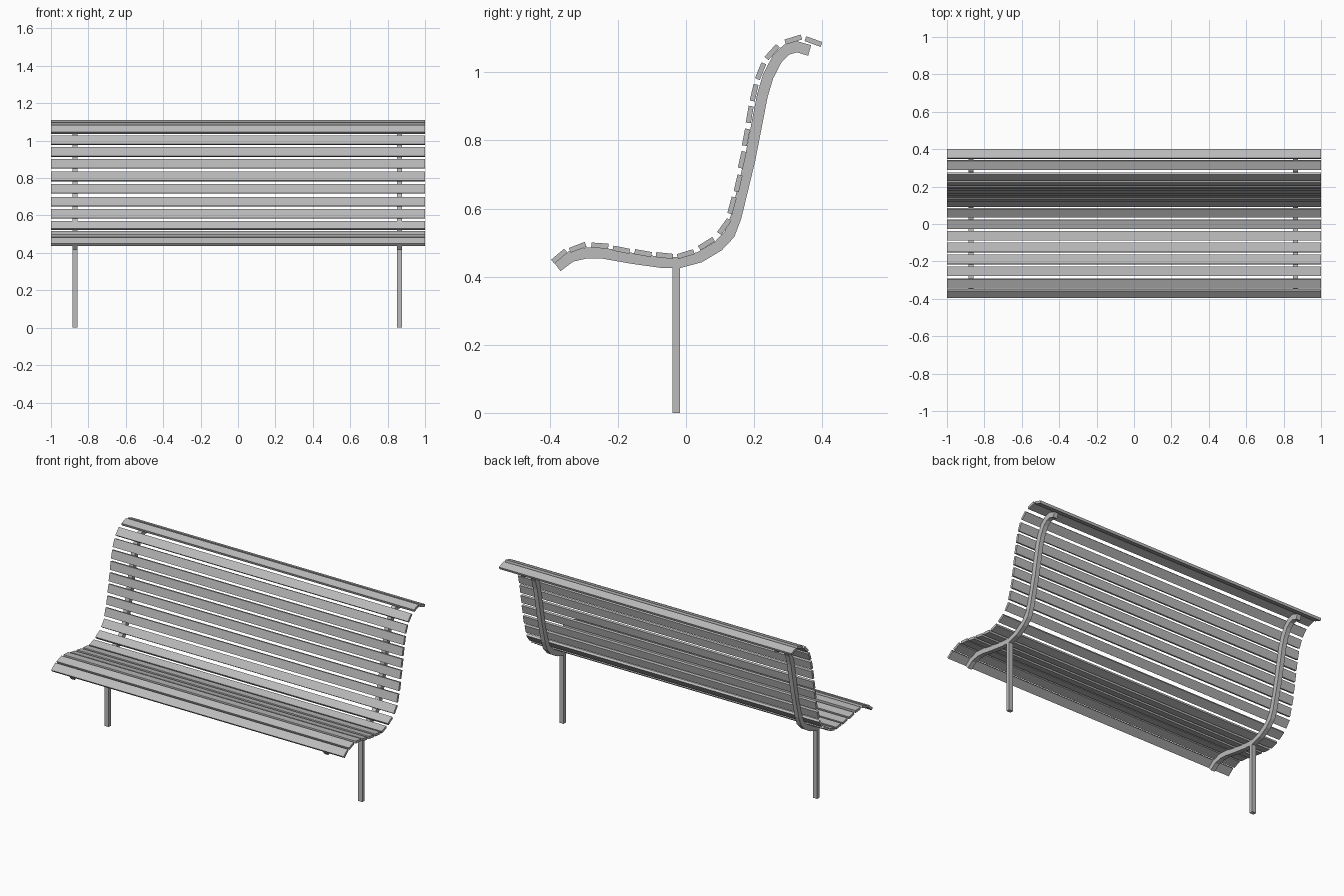
import bpy, bmesh
from math import radians
from mathutils import Vector, Matrix

if "Cube" in bpy.data.objects:
    bpy.data.objects.remove(bpy.data.objects["Cube"], do_unlink=True)

grey = bpy.data.materials.new("bench grey")
grey.use_nodes = True
colour = (0.5, 0.5, 0.5, 1)
grey.diffuse_color = colour
grey.node_tree.nodes["Principled BSDF"].inputs["Base Color"].default_value = colour


def finish(name, bm):
    """Turn a bmesh into a named, flat shaded object."""
    bmesh.ops.recalc_face_normals(bm, faces=bm.faces)
    mesh = bpy.data.meshes.new(name)
    bm.to_mesh(mesh)
    bm.free()
    mesh.materials.append(grey)
    obj = bpy.data.objects.new(name, mesh)
    bpy.context.collection.objects.link(obj)
    return obj


def box(name, centre, size, tilt=0):
    """Box of the given size, tilted about the x axis in degrees."""
    bm = bmesh.new()
    bmesh.ops.create_cube(bm, size=1, matrix=Matrix.Diagonal((*size, 1)))
    obj = finish(name, bm)
    obj.location = centre
    obj.rotation_euler.x = radians(tilt)
    return obj


def bent_bar(name, x, path, width, thickness):
    """Sweep a rectangular section along a path in the y-z plane."""
    points = [Vector(p) for p in path]
    bm = bmesh.new()
    rings = []
    for i, p in enumerate(points):
        before = (p - points[i - 1]).normalized() if i else None
        after = (points[i + 1] - p).normalized() if i + 1 < len(points) else None
        before, after = before or after, after or before
        tangent = (before + after).normalized()
        # Mitre the corner so that the bar keeps its thickness
        offset = Vector((-tangent.y, tangent.x)) * thickness / 2 / tangent.dot(before)
        corners = [(-1, -1), (1, -1), (1, 1), (-1, 1)]
        rings.append([bm.verts.new((x + sx * width / 2, *(p + offset * so)))
                      for sx, so in corners])
    for a, b in zip(rings, rings[1:]):
        for k in range(4):
            n = (k + 1) % 4
            bm.faces.new((a[k], a[n], b[n], b[k]))
    bm.faces.new(rings[0])
    bm.faces.new(rings[-1])
    return finish(name, bm)


# Side profile of the supporting rails, from seat front to top of the back
rail_path = [
    (-.378, .429), (-.338, .459), (-.29, .47), (-.245, .469), (-.16, .454),
    (-.075, .442), (-.02, .441), (.04, .457), (.095, .49), (.128, .525),
    (.147, .575), (.188, .745), (.224, .931), (.241, .988), (.268, 1.04),
    (.295, 1.066), (.325, 1.075), (.363, 1.064),
]

# Rails and the posts under them
for side, x in (("right", -.871), ("left", .863)):
    bent_bar(f"{side}_rail", x, rail_path, .028, .032)
    box(f"{side}_leg", (x, -.028, .215), (.028, .022, .43))

# Slats: y, z, tilt in degrees
slats = [
    (-.372, .46, 40), (-.318, .486, 21), (-.253, .491, -4), (-.19, .479, -11),
    (-.126, .469, -10), (-.063, .462, -6), (-.001, .466, 17), (.06, .497, 32),
    (.112, .547, 54), (.135, .609, 75), (.153, .674, 77), (.165, .743, 77),
    (.176, .809, 79), (.187, .876, 80), (.2, .94, 77), (.219, 1.003, 68),
    (.253, 1.059, 48), (.315, 1.096, 17), (.374, 1.09, -20),
]
for i, (y, z, tilt) in enumerate(slats):
    part = "seat" if i < 8 else "back"
    box(f"{part}_slat_{i + 1}", (0, y, z), (2, .05, .015), tilt)
